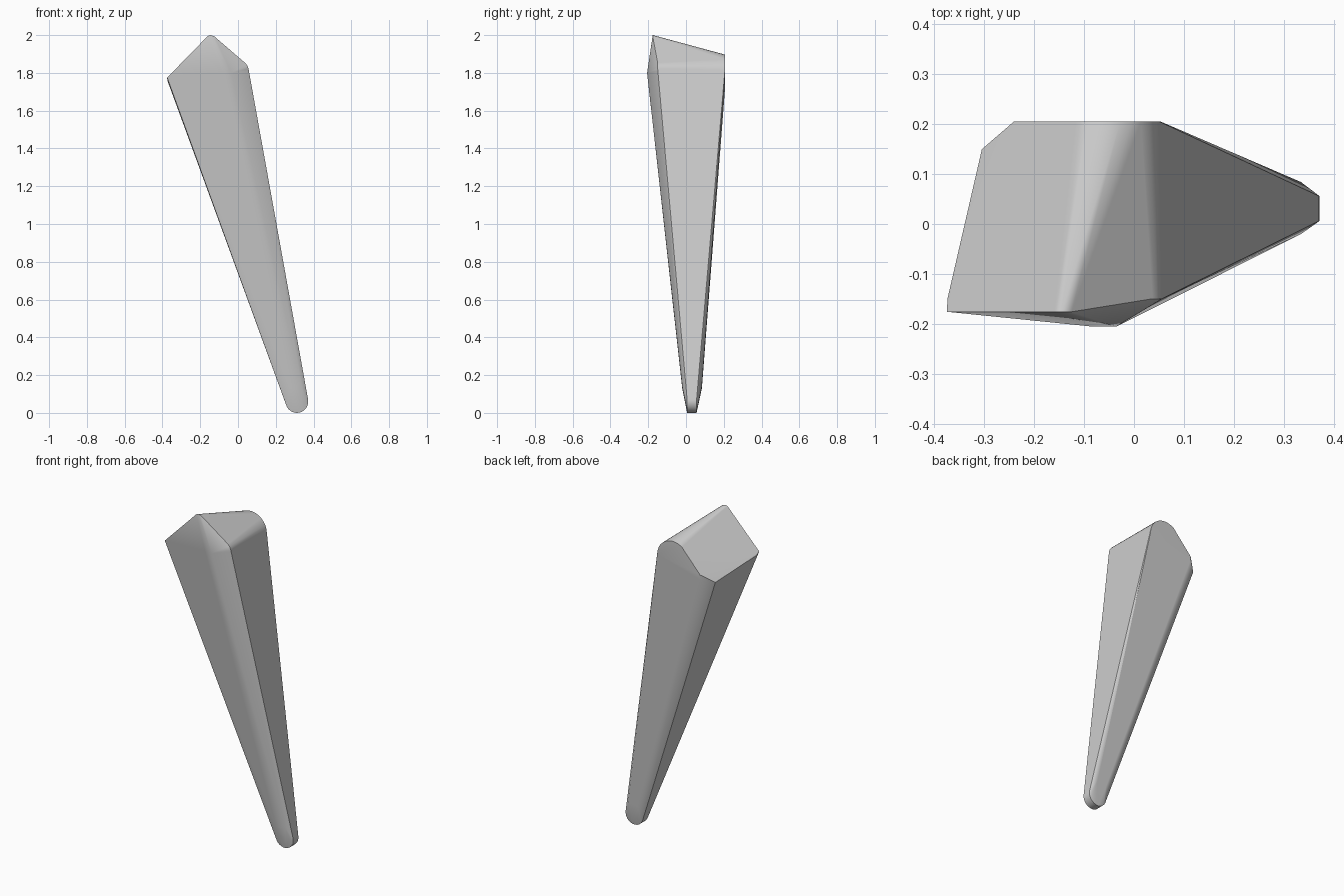
import bpy
import bmesh
import math

cube = bpy.data.objects.get("Cube")
if cube:
    bpy.data.objects.remove(cube, do_unlink=True)

# Single plain grey
grey = bpy.data.materials.new("stone_grey")
grey.use_nodes = True
colour = (0.6, 0.6, 0.6, 1.0)
grey.diffuse_color = colour
grey.node_tree.nodes["Principled BSDF"].inputs["Base Color"].default_value = colour


def arc(cx, cz, radius, start, end, steps):
    """Points (x, z) along a circular arc, angles in degrees."""
    for i in range(steps + 1):
        a = math.radians(start + (end - start) * i / steps)
        yield cx + radius * math.cos(a), cz + radius * math.sin(a)


# Head: slanted roof, left corners and front keel
points = [
    (-0.16, -0.176, 1.995), (-0.145, -0.176, 2.0), (-0.125, -0.176, 1.993),
    (-0.375, -0.176, 1.775), (-0.374, -0.15, 1.76),
    (-0.305, 0.15, 1.69), (-0.24, 0.206, 1.74), (-0.235, 0.206, 1.71),
    (-0.08, -0.206, 1.80), (-0.036, -0.206, 1.80),
]

# Rounded right shoulder, wide at the back and tight at the front
points += [(x, 0.206, z) for x, z in arc(-0.055, 1.79, 0.107, 0, 125, 10)]
points += [(x, -0.15, z) for x, z in arc(0.0, 1.81, 0.057, 0, 50, 4)]

# Tapered foot: rounded end, with a wider collar just above it
points += [(x, y, z) for y in (0.006, 0.056)
           for x, z in arc(0.312, 0.06, 0.06, 190, 370, 12)]
points += [(x, y, z) for y in (-0.02, 0.084)
           for x, z in ((0.272, 0.13), (0.335, 0.14))]

# Wrap the landmarks in one faceted solid
bm = bmesh.new()
for p in points:
    bm.verts.new(p)
hull = bmesh.ops.convex_hull(bm, input=bm.verts)
loose = [v for v in bm.verts if not v.link_faces]
bmesh.ops.delete(bm, geom=loose, context='VERTS')
bmesh.ops.dissolve_limit(bm, angle_limit=math.radians(2),
                         verts=bm.verts, edges=bm.edges)
bmesh.ops.recalc_face_normals(bm, faces=bm.faces)
mesh = bpy.data.meshes.new("tapered_spike")
bm.to_mesh(mesh)
bm.free()
mesh.materials.append(grey)

spike = bpy.data.objects.new("tapered_spike", mesh)
bpy.context.collection.objects.link(spike)
bpy.context.view_layer.objects.active = spike
spike.select_set(True)
bpy.ops.object.shade_smooth_by_angle(angle=math.radians(28))

# Keep the broad facets flat while the narrow ones blend
weighted = spike.modifiers.new("flat_facets", 'WEIGHTED_NORMAL')
weighted.keep_sharp = True
weighted.weight = 100
